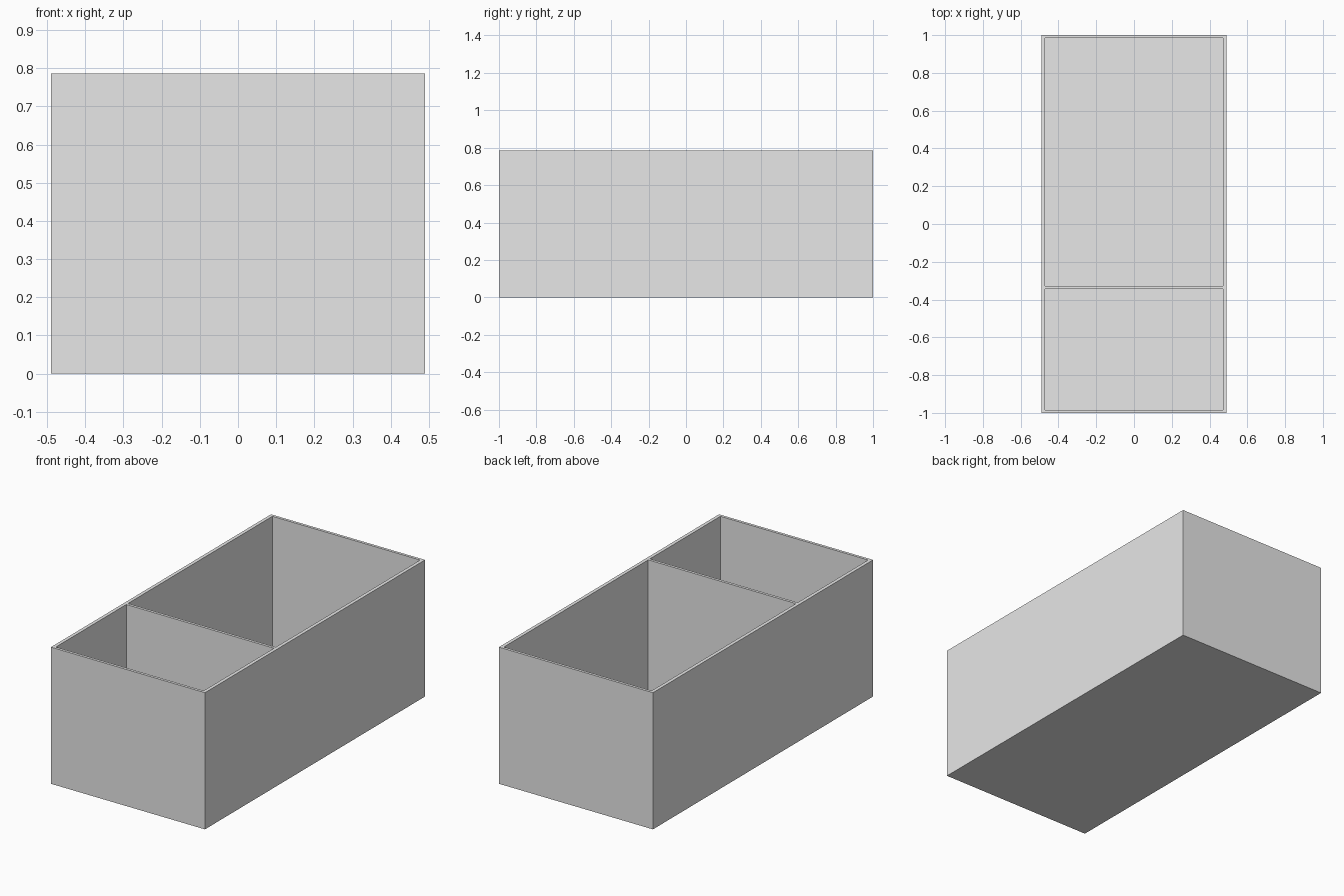
import bpy

if "Cube" in bpy.data.objects:
    bpy.data.objects.remove(bpy.data.objects["Cube"], do_unlink=True)

WIDTH, LENGTH, HEIGHT = 0.98, 2.0, 0.786
SIDE, END, FLOOR = 0.02, 0.016, 0.016
DIVIDER_FRONT, DIVIDER_BACK = -0.344, -0.328

# Single grey finish
grey = bpy.data.materials.new("light_grey")
grey.use_nodes = True
grey.diffuse_color = (0.8, 0.8, 0.8, 1)
grey.node_tree.nodes["Principled BSDF"].inputs["Base Color"].default_value = (0.8, 0.8, 0.8, 1)


def block(name, width, y0, y1, z0, z1):
    """Box centred on x, spanning y0..y1 and z0..z1."""
    bpy.ops.mesh.primitive_cube_add(size=1, location=(0, (y0 + y1) / 2, (z0 + z1) / 2))
    obj = bpy.context.object
    obj.name = name
    obj.scale = (width, y1 - y0, z1 - z0)
    bpy.ops.object.transform_apply(location=True, rotation=False, scale=True)
    obj.data.materials.append(grey)
    return obj


# Outer body of the open box
box = block("divided_box", WIDTH, -LENGTH / 2, LENGTH / 2, 0, HEIGHT)

# Hollow out the two compartments, leaving the walls, floor and divider
compartments = {
    "front_compartment": (-LENGTH / 2 + END, DIVIDER_FRONT),
    "back_compartment": (DIVIDER_BACK, LENGTH / 2 - END),
}
for name, (y0, y1) in compartments.items():
    cutter = block(name, WIDTH - 2 * SIDE, y0, y1, FLOOR, HEIGHT + 0.1)
    cutter.hide_render = True
    cut = box.modifiers.new(name, "BOOLEAN")
    cut.operation = "DIFFERENCE"
    cut.solver = "EXACT"
    cut.object = cutter
    bpy.context.view_layer.objects.active = box
    bpy.ops.object.modifier_apply(modifier=cut.name)
    bpy.data.objects.remove(cutter, do_unlink=True)
